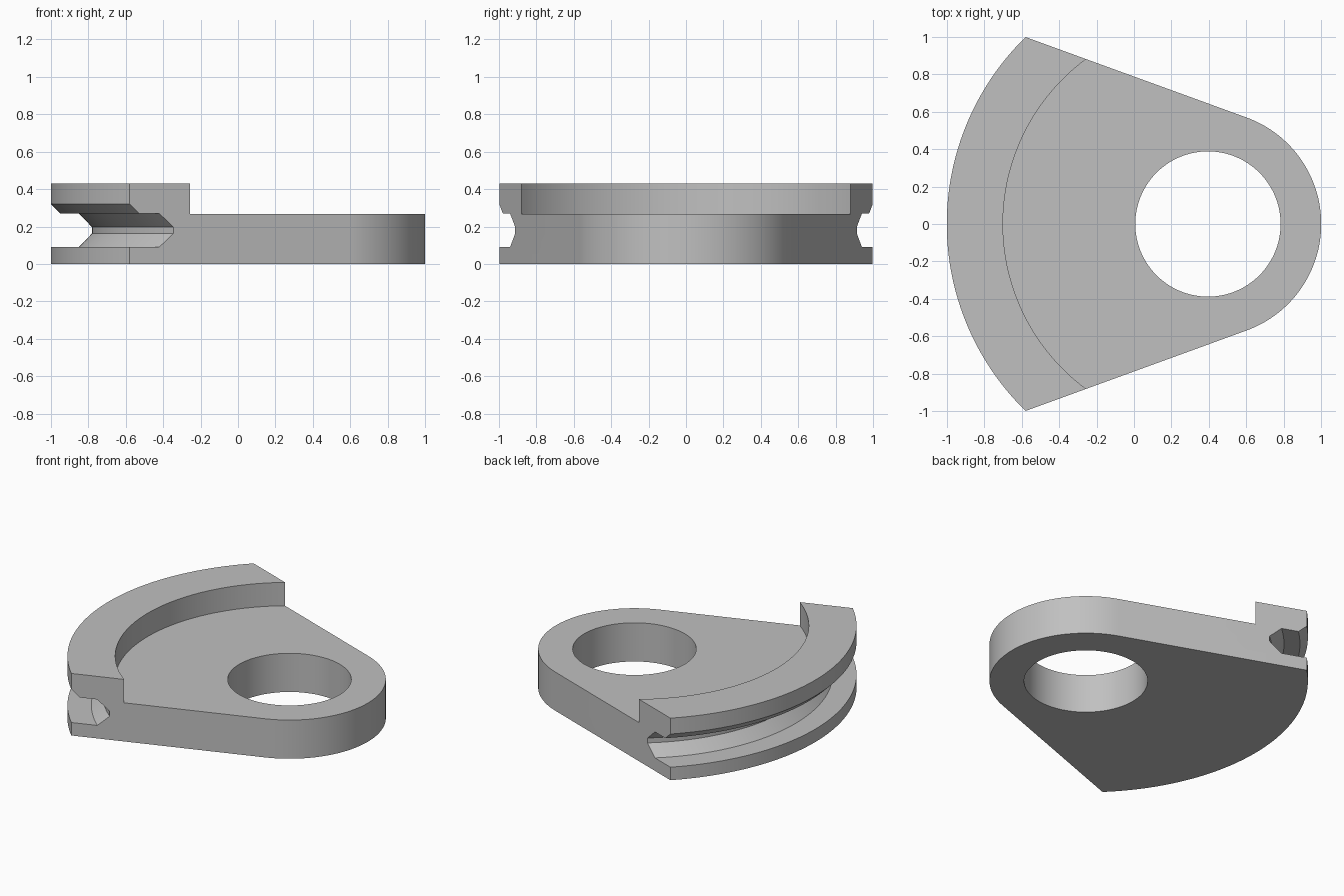
import bpy, bmesh
from math import acos, cos, sin, radians, pi

cube = bpy.data.objects.get("Cube")
if cube:
    bpy.data.objects.remove(cube)

PIVOT_X = 0.395      # centre shared by the hole, hub and every arc
HOLE_R, HUB_R = 0.388, 0.605
TANGENT = radians(70)  # where the straight sides leave the hub
PLATE_Z = 0.268
SEGS = 64

# Radial section from the hub out over the raised rim, down the groove, back underneath
SECTION = [(HUB_R, PLATE_Z), (1.095, PLATE_Z), (1.095, 0.43), (1.395, 0.43),
           (1.395, 0.32), (1.345, 0.27), (1.245, 0.27), (1.175, 0.197),
           (1.175, 0.163), (1.245, 0.09), (1.395, 0.09), (1.395, 0), (HUB_R, 0)]

bm = bmesh.new()


def arc(r, z, start, end, n=SEGS):
    angles = [start + (end - start) * i / n for i in range(n + 1)]
    return [bm.verts.new((PIVOT_X + r * cos(a), r * sin(a), z)) for a in angles]


def bridge(a, b):
    for i in range(len(a) - 1):
        bm.faces.new((a[i], a[i + 1], b[i + 1], b[i]))


# Sector: each arc ends where its radius meets the straight tangent sides
rows = []
for r, z in SECTION:
    start = TANGENT + acos(min(1, HUB_R / r))
    rows.append(arc(r, z, start, 2 * pi - start))
for a, b in zip(rows, rows[1:]):
    bridge(a, b)
for end in (0, -1):
    bm.faces.new([row[end] for row in rows])

# Hub: rounded nose wall, plus top, bottom and bore around the hole
for start, end, nose in ((TANGENT, 2 * pi - TANGENT, False), (-TANGENT, TANGENT, True)):
    top_out, top_in, low_in, low_out = [
        arc(r, z, start, end)
        for r, z in ((HUB_R, PLATE_Z), (HOLE_R, PLATE_Z), (HOLE_R, 0), (HUB_R, 0))]
    bridge(top_out, top_in)
    bridge(top_in, low_in)
    bridge(low_in, low_out)
    if nose:
        bridge(low_out, top_out)

bmesh.ops.remove_doubles(bm, verts=bm.verts[:], dist=0.0001)
bmesh.ops.recalc_face_normals(bm, faces=bm.faces[:])
mesh = bpy.data.meshes.new("grooved_sector_plate")
bm.to_mesh(mesh)
bm.free()

# Plain grey finish
grey = bpy.data.materials.new("plain_grey")
grey.use_nodes = True
color = (0.53, 0.53, 0.53, 1)
grey.diffuse_color = color
grey.node_tree.nodes["Principled BSDF"].inputs["Base Color"].default_value = color
mesh.materials.append(grey)

plate = bpy.data.objects.new("grooved_sector_plate", mesh)
bpy.context.collection.objects.link(plate)
bpy.ops.object.select_all(action='DESELECT')
bpy.context.view_layer.objects.active = plate
plate.select_set(True)
bpy.ops.object.shade_smooth_by_angle(angle=radians(30))
